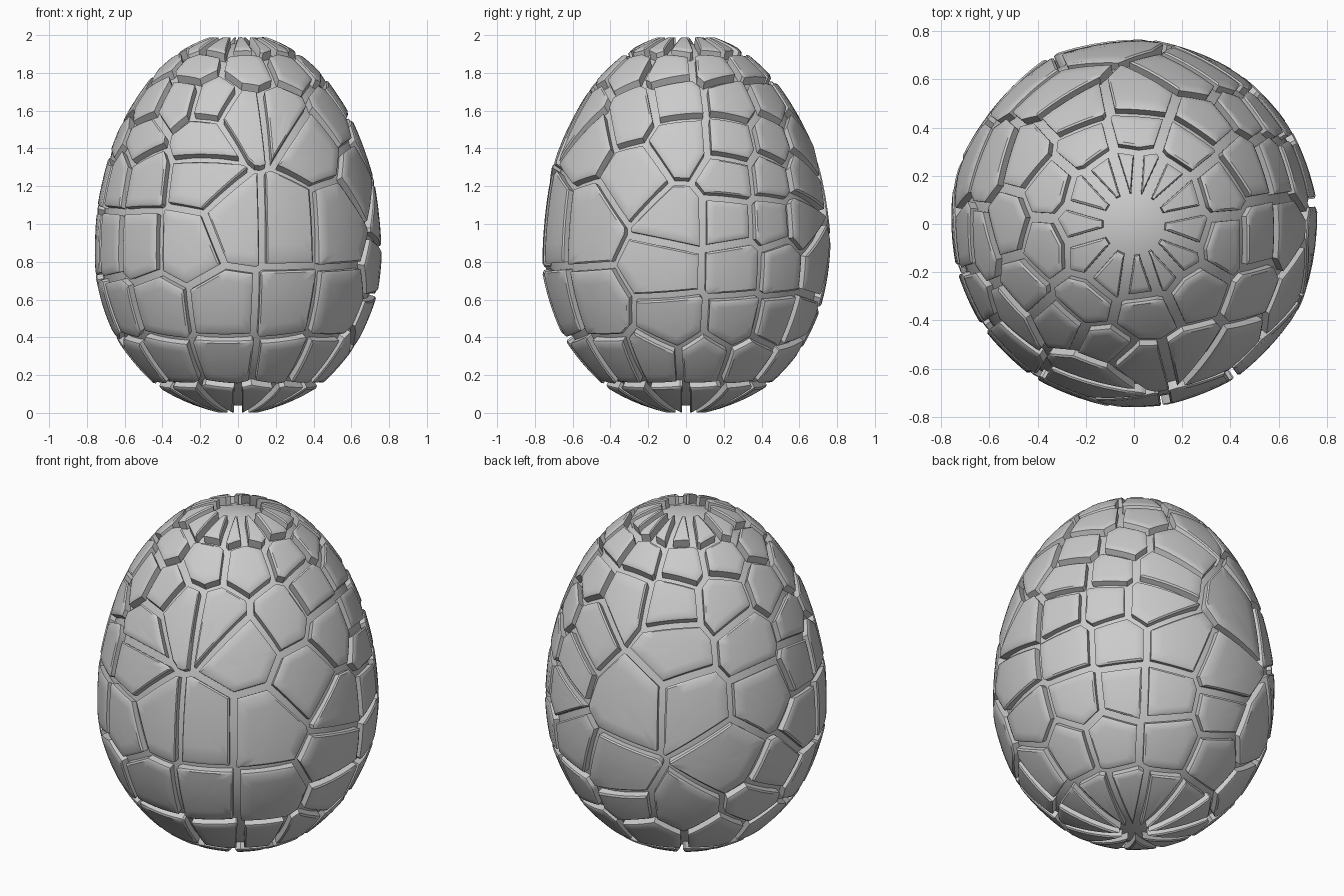
import bpy, bmesh, math
from mathutils import Vector

if "Cube" in bpy.data.objects:
    bpy.data.objects.remove(bpy.data.objects["Cube"])

CZ, RAD, UP, LOW = 0.85, 0.757, 1.16, 0.85   # egg centre, width, upper and lower heights
GAP, BASE, FLAT, SEG = 0.021, 0.955, 0.3, 5  # half groove, inner shell ratio, flatness, edge cuts


def egg_radius(d):
    a = UP if d.z > 0 else LOW
    return 1 / math.sqrt((d.x * d.x + d.y * d.y) / RAD ** 2 + (d.z / a) ** 2)


def seed_dir(z, deg):
    a = UP if z > CZ else LOW
    r = RAD * math.sqrt(max(0, 1 - ((z - CZ) / a) ** 2))
    p = math.radians(deg)
    return Vector((r * math.sin(p), -r * math.cos(p), z - CZ)).normalized()


def clip(poly, n, off):
    out = []
    for i, p in enumerate(poly):
        q = poly[(i + 1) % len(poly)]
        a, b = p.dot(n) - off, q.dot(n) - off
        if a >= 0:
            out.append(p)
        if a * b < 0:
            out.append(p.lerp(q, a / (a - b)))
    return out


# Plate centres: height, then angles round the egg (0 = front, 90 = right)
rows = [
    (1.96, [8, 30, 55, 85, 118, 145, 166, 186, 208, 238, 270, 302, 335]),
    (1.85, [-33, 8, 42, 78, 112, 146, 178, 212, 247, 285]),
    (1.68, [-60, -37, -14, 84, 118, 146, 177, 207, 239, 270]),
    (1.60, [3, 24, 60]),
    (1.45, [-53, -17, 38, 87, 113, 136, 160, 210, 248, 279]),
    (1.26, [-46, -17, 67, 110, 130, 152, 276, 295]),
    (1.15, [191, 218, 251]),
    (1.02, [0, 20, 46, 86, 108, 128, 147]),
    (0.90, [-22, -45, -66, 275]),
    (0.77, [82, 111, 133, 158]),
    (0.82, [233]),
    (0.66, [183, 258]),
    (0.53, [-63, -37, -6, 21, 48, 278]),
    (0.47, [84, 113, 135, 155, 186, 213, 250]),
    (0.27, [-68, -42, -6, 25, 48, 72, 100, 127, 160, 195, 233, 265]),
    (0.055, [15 + 30 * i for i in range(12)]),
]
seeds = [seed_dir(z, a) for z, angles in rows for a in angles]
pole = Vector((0, 0, 1))
centre = Vector((0, 0, CZ))


def add_plate(bm, s):
    # Groove-inset cell, cut out of the plane that touches the unit sphere at s
    u = s.orthogonal().normalized()
    v = s.cross(u)
    poly = [s + u * x + v * y for x, y in ((-1, -1), (1, -1), (1, 1), (-1, 1))]
    for o in seeds + [pole]:
        if o is not s and o.dot(s) > 0.2:
            poly = clip(poly, (s - o).normalized(), GAP / egg_radius(s))
            if len(poly) < 3:
                return
    loop = [p.lerp(poly[(i + 1) % len(poly)], k / SEG)
            for i, p in enumerate(poly) for k in range(SEG)]
    mid = sum(loop, Vector()) / len(loop)
    size = sum((p - mid).length for p in loop) / len(loop) * egg_radius(s)
    # Touching plane of the egg, used to flatten the plate slightly
    a = UP if s.z > 0 else LOW
    tp = s * egg_radius(s)
    n = Vector((tp.x / RAD ** 2, tp.y / RAD ** 2, tp.z / a ** 2)).normalized()

    def put(p, drop=0.0, base=False):
        d = p.normalized()
        r = egg_radius(d)
        if base:
            r *= BASE - 0.03
        else:
            flat = min(tp.dot(n) / max(d.dot(n), 0.1), r + 0.12)
            r += FLAT * (flat - r) - drop
        w = centre + d * r
        w.z = min(max(w.z, 0.0), 2.0)
        return bm.verts.new(w)

    rim = 1 - min(0.3, 0.014 / size)
    rings = [[put(p, base=True) for p in loop]]
    for k, drop in ((1, 0.007), (rim, 0), (0.66, 0), (0.33, 0)):
        rings.append([put(mid.lerp(p, k), drop) for p in loop])
    m = len(loop)
    for lo, hi in zip(rings, rings[1:]):
        for i in range(m):
            j = (i + 1) % m
            bm.faces.new((lo[i], lo[j], hi[j], hi[i]))
    top = put(mid)
    for i in range(m):
        bm.faces.new((rings[-1][i], rings[-1][(i + 1) % m], top))


def finish(bm, name):
    bmesh.ops.recalc_face_normals(bm, faces=bm.faces[:])
    me = bpy.data.meshes.new(name)
    bm.to_mesh(me)
    bm.free()
    ob = bpy.data.objects.new(name, me)
    bpy.context.collection.objects.link(ob)
    bpy.ops.object.select_all(action='DESELECT')
    ob.select_set(True)
    bpy.context.view_layer.objects.active = ob
    bpy.ops.object.shade_smooth_by_angle(angle=math.radians(35))


# Inner egg seen in the grooves
bm = bmesh.new()
bmesh.ops.create_uvsphere(bm, u_segments=48, v_segments=32, radius=1)
for vert in bm.verts:
    d = vert.co.normalized()
    vert.co = centre + d * egg_radius(d) * BASE
finish(bm, "inner_egg")

# Raised shell plates
bm = bmesh.new()
for s in seeds:
    add_plate(bm, s)
finish(bm, "shell_plates")
